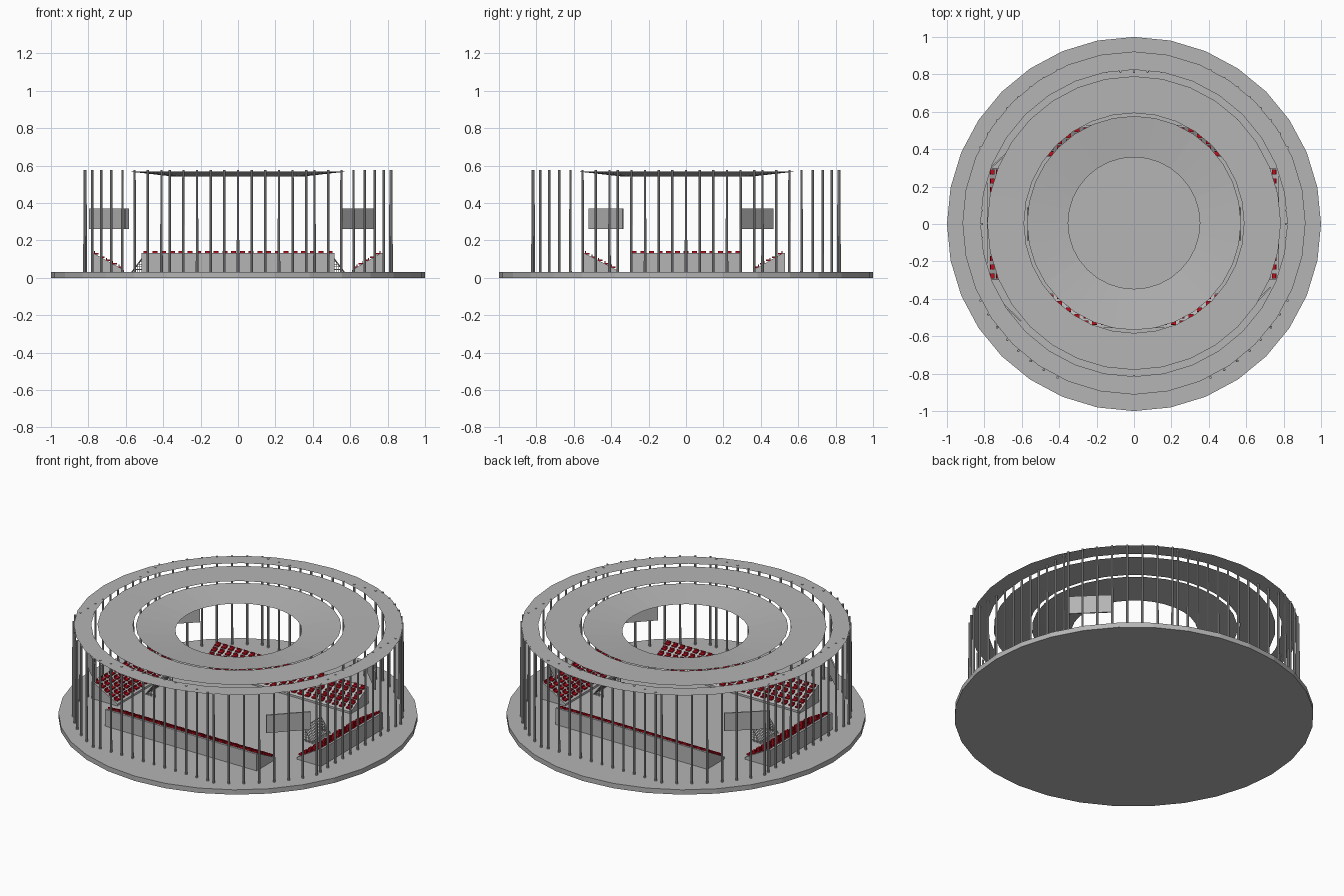
import bpy, bmesh, math
from mathutils import Matrix, Vector

if "Cube" in bpy.data.objects:
    bpy.data.objects.remove(bpy.data.objects["Cube"])

def material(name, rgb):
    m = bpy.data.materials.new(name)
    m.diffuse_color = (*rgb, 1)
    m.use_nodes = True
    m.node_tree.nodes["Principled BSDF"].inputs["Base Color"].default_value = m.diffuse_color
    return m

GRAY = material("concrete_gray", (0.46, 0.46, 0.46))
RED = material("seat_red", (0.5, 0.004, 0.012))

def finish(bm, name, mat):
    me = bpy.data.meshes.new(name)
    bm.to_mesh(me)
    bm.free()
    me.materials.append(mat)
    ob = bpy.data.objects.new(name, me)
    bpy.context.collection.objects.link(ob)
    return ob

def add_box(bm, size, mat):
    bmesh.ops.create_cube(bm, size=1, matrix=mat @ Matrix.Diagonal((*size, 1)))

GROUND = 0.03
SIDES = 32

# Round base slab
bm = bmesh.new()
bmesh.ops.create_cone(bm, cap_ends=True, segments=SIDES, radius1=1, radius2=1,
                      depth=GROUND, matrix=Matrix.Translation((0, 0, GROUND / 2)))
finish(bm, "base_slab", GRAY)

# Thin roof rings; the innermost dips towards the opening
def roof_ring(name, r_out, z_out, r_in, z_in):
    bm = bmesh.new()
    loops = []
    for r, z in ((r_out, z_out), (r_in, z_in)):
        loops.append([bm.verts.new((r * math.sin(2 * math.pi * i / SIDES),
                                    0.005 + r * math.cos(2 * math.pi * i / SIDES), z))
                      for i in range(SIDES)])
    for i in range(SIDES):
        j = (i + 1) % SIDES
        bm.faces.new((loops[0][i], loops[1][i], loops[1][j], loops[0][j]))
    bmesh.ops.recalc_face_normals(bm, faces=bm.faces)
    if sum(f.normal.z for f in bm.faces) < 0:
        bmesh.ops.reverse_faces(bm, faces=bm.faces)
    finish(bm, name, GRAY)

roof_ring("roof_outer_ring", 0.917, 0.572, 0.82, 0.572)
roof_ring("roof_middle_ring", 0.785, 0.572, 0.588, 0.57)
roof_ring("roof_inner_ring", 0.572, 0.567, 0.352, 0.542)

# Columns: straight rows on four sides, arcs at the corners
spots = []
for k in range(4):
    rot = Matrix.Rotation(k * math.pi / 2, 3, 'Z')
    for i in range(11):
        spots.append(rot @ Vector((-0.365 + 0.073 * i, -0.815, 0)))
    for i in range(8):
        a = math.radians(-63.5 + 37 * i / 7)
        spots.append(rot @ Vector((0.917 * math.cos(a), 0.917 * math.sin(a), 0)))
bm = bmesh.new()
for p in spots:
    bmesh.ops.create_cone(bm, cap_ends=True, segments=8, radius1=0.007, radius2=0.006,
                          depth=0.545, matrix=Matrix.Translation((p.x, p.y, 0.3025)))
finish(bm, "columns", GRAY)

# Stands: wedge with rows of seats; local -y is the outer, high side
def stand(name, angle, half, outer, inner):
    rot = Matrix.Rotation(angle, 4, 'Z')
    low, high = 0.042, 0.132
    profile = [(-outer, GROUND), (-inner, GROUND), (-inner, low), (-outer + 0.012, high), (-outer, high)]
    bm = bmesh.new()
    ends = [[bm.verts.new(rot @ Vector((x, y, z))) for y, z in profile] for x in (-half, half)]
    bm.faces.new(ends[0])
    bm.faces.new(ends[1][::-1])
    n = len(profile)
    for i in range(n):
        j = (i + 1) % n
        bm.faces.new((ends[0][i], ends[1][i], ends[1][j], ends[0][j]))
    bmesh.ops.recalc_face_normals(bm, faces=bm.faces)
    finish(bm, name + "_stand", GRAY)
    # seat pan and backrest for each place
    bm = bmesh.new()
    cols = round(2 * half / 0.046)
    rows = 5
    for r in range(rows):
        t = (r + 0.5) / rows
        y = -inner - t * (outer - inner - 0.012)
        z = low + t * (high - low)
        for c in range(cols):
            x = -half + 2 * half * (c + 0.5) / cols
            add_box(bm, (0.027, 0.022, 0.008), rot @ Matrix.Translation((x, y, z + 0.006)))
            add_box(bm, (0.027, 0.005, 0.018), rot @ Matrix.Translation((x, y - 0.011, z + 0.011)))
    finish(bm, name + "_seats", RED)

stand("front", 0, 0.515, 0.555, 0.37)
stand("right", math.pi / 2, 0.3, 0.775, 0.61)
stand("back", math.pi, 0.515, 0.53, 0.36)
stand("left", -math.pi / 2, 0.3, 0.785, 0.61)

# Score screens hanging diagonally in the four corners
def screen(name, a, b):
    a, b = Vector(a), Vector(b)
    mid, d = (a + b) / 2, b - a
    bm = bmesh.new()
    add_box(bm, (d.length, 0.008, 0.11),
            Matrix.Translation((mid.x, mid.y, 0.315)) @ Matrix.Rotation(math.atan2(d.y, d.x), 4, 'Z'))
    finish(bm, name, GRAY)

screen("screen_front_right", (0.555, -0.518), (0.73, -0.338))
screen("screen_back_right", (0.73, 0.292), (0.555, 0.465))
screen("screen_back_left", (-0.585, 0.465), (-0.775, 0.292))
screen("screen_front_left", (-0.795, -0.338), (-0.605, -0.518))

# Goals: posts, crossbar and a sloping net of thin strands
def strand(bm, p, q, r):
    p, q = Vector(p), Vector(q)
    d = q - p
    m = Matrix.Translation((p + q) / 2) @ d.to_track_quat('Z', 'Y').to_matrix().to_4x4()
    bmesh.ops.create_cone(bm, cap_ends=True, segments=4, radius1=r, radius2=r, depth=d.length, matrix=m)

for side, label in ((-1, "left"), (1, "right")):
    bm = bmesh.new()
    w, top, xf, xb = 0.085, 0.115, side * 0.505, side * 0.568
    for y in (-w, w):
        strand(bm, (xf, y, GROUND), (xf, y, top), 0.004)
        strand(bm, (xf, y, top), (xb, y, GROUND), 0.003)
        for i in range(1, 6):
            t = i / 6
            x, z = xf + (xb - xf) * t, top + (GROUND - top) * t
            strand(bm, (x, y, GROUND), (x, y, z), 0.0015)
            strand(bm, (xf, y, z), (xb - (xb - xf) * (1 - t), y, z), 0.0015)
    strand(bm, (xf, -w, top), (xf, w, top), 0.004)
    for i in range(1, 14):
        y = -w + 2 * w * i / 14
        strand(bm, (xf, y, top), (xb, y, GROUND), 0.0015)
    for i in range(1, 9):
        t = i / 8
        x, z = xf + (xb - xf) * t, top + (GROUND - top) * t
        strand(bm, (x, -w, z), (x, w, z), 0.0015)
    finish(bm, label + "_goal", GRAY)
